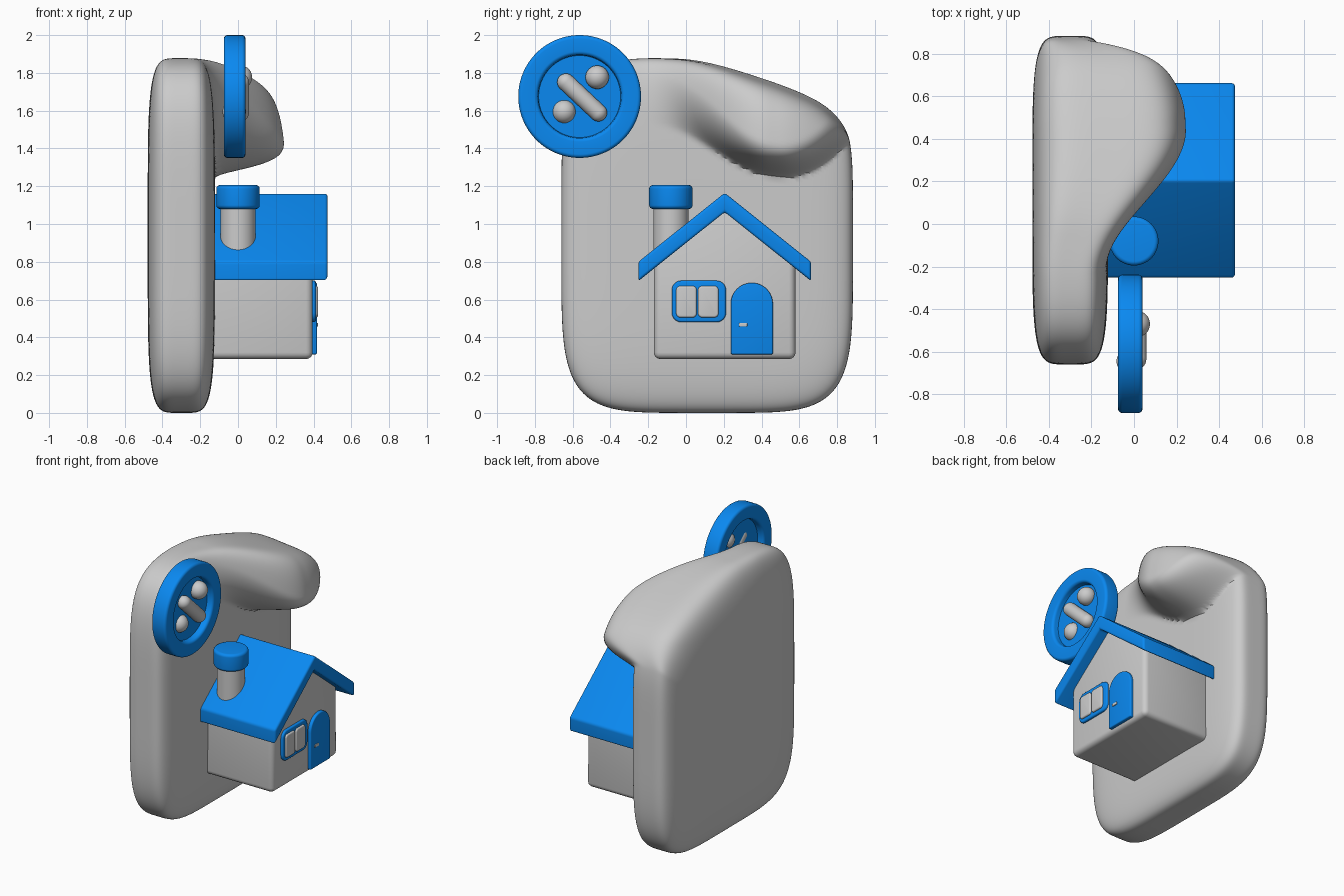
import bpy, bmesh, math
from mathutils import Vector

if "Cube" in bpy.data.objects:
    bpy.data.objects.remove(bpy.data.objects["Cube"])

blue = bpy.data.materials.new("blue")
blue.diffuse_color = (0.003, 0.25, 0.88, 1)
blue.use_nodes = True
blue.node_tree.nodes["Principled BSDF"].inputs["Base Color"].default_value = blue.diffuse_color


def finish(bm, name, mat=None):
    bmesh.ops.recalc_face_normals(bm, faces=bm.faces)
    me = bpy.data.meshes.new(name)
    bm.to_mesh(me)
    bm.free()
    me.shade_smooth()
    me.set_sharp_from_angle(angle=math.radians(35))
    if mat:
        me.materials.append(mat)
    ob = bpy.data.objects.new(name, me)
    bpy.context.collection.objects.link(ob)
    return ob


def prism(name, pts, x0, x1, bevel, mat=None):
    """Extrude a (y, z) outline along x and round its sharp edges."""
    bm = bmesh.new()
    a = [bm.verts.new((x0, y, z)) for y, z in pts]
    b = [bm.verts.new((x1, y, z)) for y, z in pts]
    bm.faces.new(a)
    bm.faces.new(b)
    n = len(pts)
    for i in range(n):
        j = (i + 1) % n
        bm.faces.new((a[i], a[j], b[j], b[i]))
    bmesh.ops.recalc_face_normals(bm, faces=bm.faces)
    edges = [e for e in bm.edges if e.calc_face_angle(0) > math.radians(30)]
    bmesh.ops.bevel(bm, geom=edges, offset=bevel, segments=4, profile=0.5, affect='EDGES')
    return finish(bm, name, mat)


def lathe(name, prof, origin, axis=(0, 0, 1), mat=None, n=64):
    """Revolve an (r, h) profile about an axis through origin."""
    q = Vector(axis).to_track_quat('Z', 'Y')
    bm = bmesh.new()
    rings = []
    for r, h in prof:
        rings.append([bm.verts.new(Vector(origin) + q @ Vector(
            (r * math.cos(2 * math.pi * k / n), r * math.sin(2 * math.pi * k / n), h)))
            for k in range(n)])
    for a, b in zip(rings, rings[1:]):
        for k in range(n):
            j = (k + 1) % n
            bm.faces.new((a[k], a[j], b[j], b[k]))
    bmesh.ops.remove_doubles(bm, verts=bm.verts, dist=1e-5)
    return finish(bm, name, mat)


def arc(cx, cy, r, a0, a1, n=6):
    return [(cx + r * math.cos(math.radians(a0 + (a1 - a0) * i / n)),
             cy + r * math.sin(math.radians(a0 + (a1 - a0) * i / n))) for i in range(n + 1)]


def capsule(r, half):
    prof = arc(0, -half, r, -90, 0, 10) + arc(0, half, r, 0, 90, 10)
    return [(max(0, p), h) for p, h in prof]


def round_rect(y0, y1, z0, z1, r):
    return (arc(y1 - r, z1 - r, r, 0, 90) + arc(y0 + r, z1 - r, r, 90, 180)
            + arc(y0 + r, z0 + r, r, 180, 270) + arc(y1 - r, z0 + r, r, 270, 360))


def smooth(a, b, v):
    t = min(1, max(0, (v - a) / (b - a)))
    return t * t * (3 - 2 * t)


# Soft slab with sloping top and one corner swelling forward
bm = bmesh.new()
bmesh.ops.create_cube(bm, size=2)
bmesh.ops.subdivide_edges(bm, edges=bm.edges[:], cuts=79, use_grid_fill=True)
for v in bm.verts:
    p = v.co / sum(abs(c) ** 5 for c in v.co) ** 0.2
    x, y, z = -0.3 + 0.178 * p.x, 0.112 + 0.772 * p.y, 0.94 + 0.94 * p.z
    z *= 1 - 0.1 * smooth(-0.2, 1.0, p.y) * (z / 1.88) ** 2
    d2 = (y - 0.52) ** 2
    low = 1.245 + (0.3 * math.tanh(3.6 * d2) if y < 0.52 else 1.6 * d2)
    f = (smooth(-0.25, 0.44, y) * (1 - 0.16 * smooth(0.5, 0.9, y))
         * smooth(low, low + 0.29, z) ** 0.65)
    w = (p.x + 1) / 2
    v.co = (x + 0.38 * f * w, y, z - 0.12 * f * w * (1 - 0.5 * smooth(1.45, 1.8, z)))
finish(bm, "curled_slab")

# Button, recessed on both faces, with two beads and a bar
rim = ([(0, -0.028), (0.217, -0.028)] + arc(0.24, -0.055, 0.02, 180, 270)
       + arc(0.305, -0.055, 0.02, -90, 0) + arc(0.305, 0.02, 0.02, 0, 90)
       + arc(0.24, 0.02, 0.02, 90, 180) + [(0.217, -0.005), (0, -0.005)])
lathe("button", rim, (0, -0.563, 1.675), (1, 0, 0), blue, 96)
for i, (x, y, z) in enumerate([(0.013, -0.47, 1.777), (-0.02, -0.645, 1.595)]):
    lathe(f"button_bead_{i + 1}", capsule(0.062, 0), (x, y, z), n=32)
lathe("button_bar", capsule(0.046, 0.118), (0.012, -0.55, 1.67), (0, 0.17, -0.16), n=32)

# House walls and roof
prism("house_walls", [(-0.17, 0.285), (0.58, 0.285), (0.58, 0.80), (0.205, 1.10), (-0.17, 0.80)],
      -0.2, 0.395, 0.035)
prism("roof", [(-0.252, 0.80), (0.205, 1.165), (0.662, 0.80), (0.662, 0.698),
               (0.205, 1.063), (-0.252, 0.698)], -0.2, 0.474, 0.015, blue)

# Chimney and cap
lathe("chimney", [(0, 0.8), (0.093, 0.8), (0.093, 1.12), (0, 1.12)], (0, -0.08, 0))
lathe("chimney_cap", [(0, 1.08)] + arc(0.095, 1.10, 0.02, -90, 0)
      + arc(0.095, 1.186, 0.02, 0, 90) + [(0, 1.206)], (0, -0.08, 0), mat=blue)

# Door and handle
prism("door", [(0.237, 0.31), (0.46, 0.31)] + arc(0.3485, 0.577, 0.1115, 0, 180, 24),
      0.37, 0.418, 0.008, blue)
prism("door_handle", round_rect(0.28, 0.325, 0.457, 0.477, 0.006), 0.4, 0.423, 0.003)

# Window frame and panes
prism("window_frame", round_rect(-0.075, 0.212, 0.48, 0.70, 0.05), 0.37, 0.412, 0.01, blue)
for i, y in enumerate((-0.052, 0.064)):
    prism(f"window_pane_{i + 1}", round_rect(y, y + 0.108, 0.505, 0.672, 0.022), 0.38, 0.424, 0.01)
